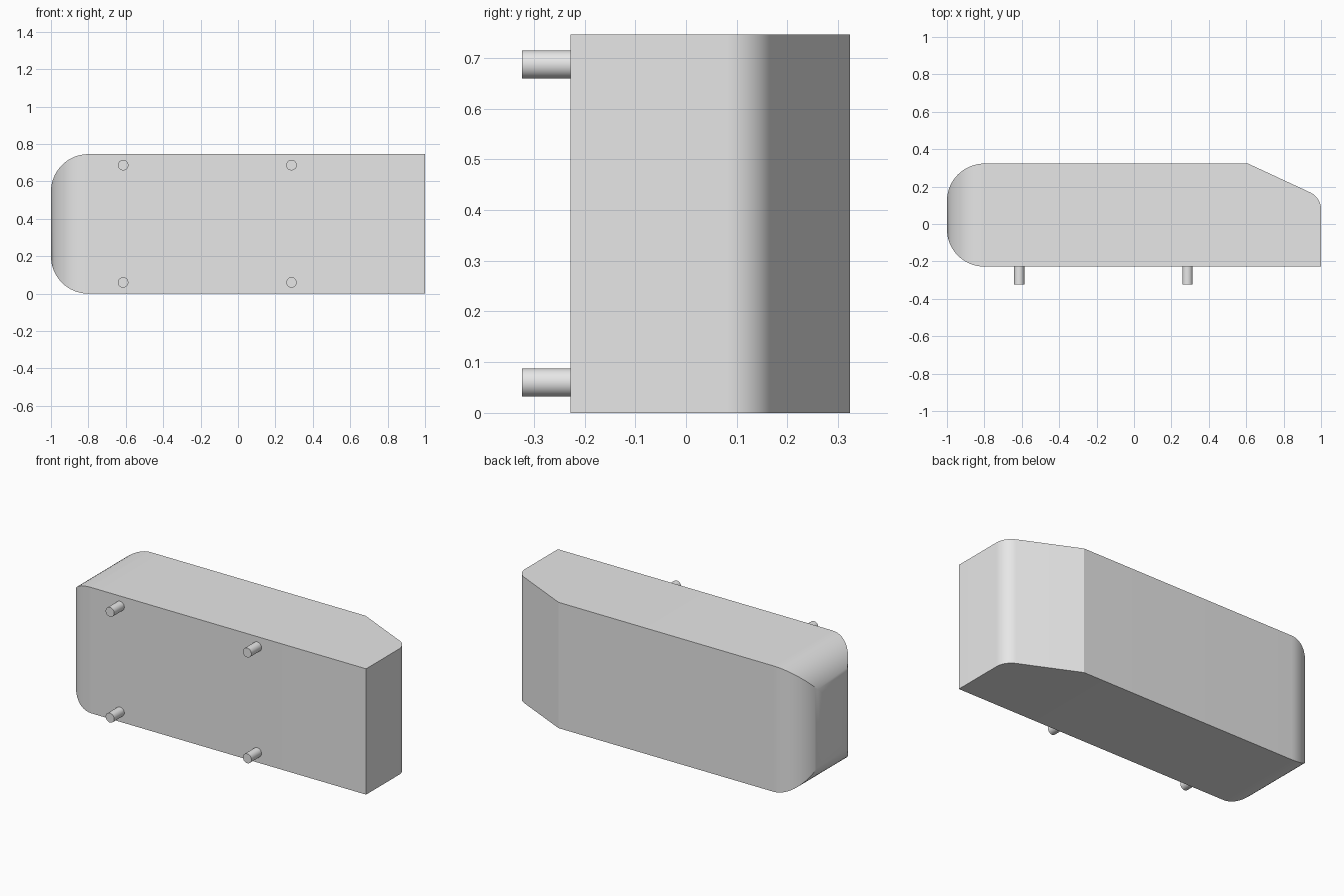
import bpy
import bmesh
from math import cos, sin, pi, radians

cube = bpy.data.objects.get("Cube")
if cube:
    bpy.data.objects.remove(cube, do_unlink=True)

GREY = (0.8, 0.8, 0.8, 1)
grey = bpy.data.materials.new("plain grey")
grey.use_nodes = True
grey.diffuse_color = GREY
grey.node_tree.nodes["Principled BSDF"].inputs["Base Color"].default_value = GREY

FRONT, BACK, HEIGHT = -0.228, 0.323, 0.746
END_RADIUS, NOSE_RADIUS = 0.2, 0.1
NOSE_Y = 0.078
STEPS = 16


def finish(obj):
    obj.data.materials.append(grey)
    bpy.ops.object.select_all(action="DESELECT")
    obj.select_set(True)
    bpy.context.view_layer.objects.active = obj
    bpy.ops.object.shade_smooth_by_angle(angle=radians(20))


def body_sections():
    """Rectangular sections along x: (x, front, back, bottom, top)."""
    sections = []
    # Rounded end: all four sides curve inwards
    for i in range(STEPS + 1):
        a = pi / 2 * i / STEPS
        inset = END_RADIUS * (1 - sin(a))
        x = -1 + END_RADIUS * (1 - cos(a))
        sections.append((x, FRONT + inset, BACK - inset, inset, HEIGHT - inset))
    # Start of the sloping back, then its rounded nose
    sections.append((0.61, FRONT, BACK, 0, HEIGHT))
    for i in range(STEPS + 1):
        a = radians(65) * (1 - i / STEPS)
        x = 1 - NOSE_RADIUS * (1 - cos(a))
        sections.append((x, FRONT, NOSE_Y + NOSE_RADIUS * sin(a), 0, HEIGHT))
    return sections


# Body: sections joined into one closed shell
bm = bmesh.new()
rings = []
for x, y0, y1, z0, z1 in body_sections():
    corners = ((y0, z0), (y1, z0), (y1, z1), (y0, z1))
    rings.append([bm.verts.new((x, y, z)) for y, z in corners])
for a, b in zip(rings, rings[1:]):
    for i in range(4):
        j = (i + 1) % 4
        bm.faces.new((a[i], a[j], b[j], b[i]))
bm.faces.new(rings[0])
bm.faces.new(rings[-1])
bmesh.ops.recalc_face_normals(bm, faces=bm.faces[:])
mesh = bpy.data.meshes.new("body")
bm.to_mesh(mesh)
bm.free()
body = bpy.data.objects.new("body", mesh)
bpy.context.collection.objects.link(body)
finish(body)

# Four mounting pegs on the front face
for level, z in (("lower", 0.06), ("upper", 0.687)):
    for side, x in (("right", -0.614), ("left", 0.286)):
        bpy.ops.mesh.primitive_cylinder_add(
            vertices=32, radius=0.028, depth=0.107,
            location=(x, -0.2695, z), rotation=(pi / 2, 0, 0))
        peg = bpy.context.object
        peg.name = f"{level}_{side}_peg"
        finish(peg)
